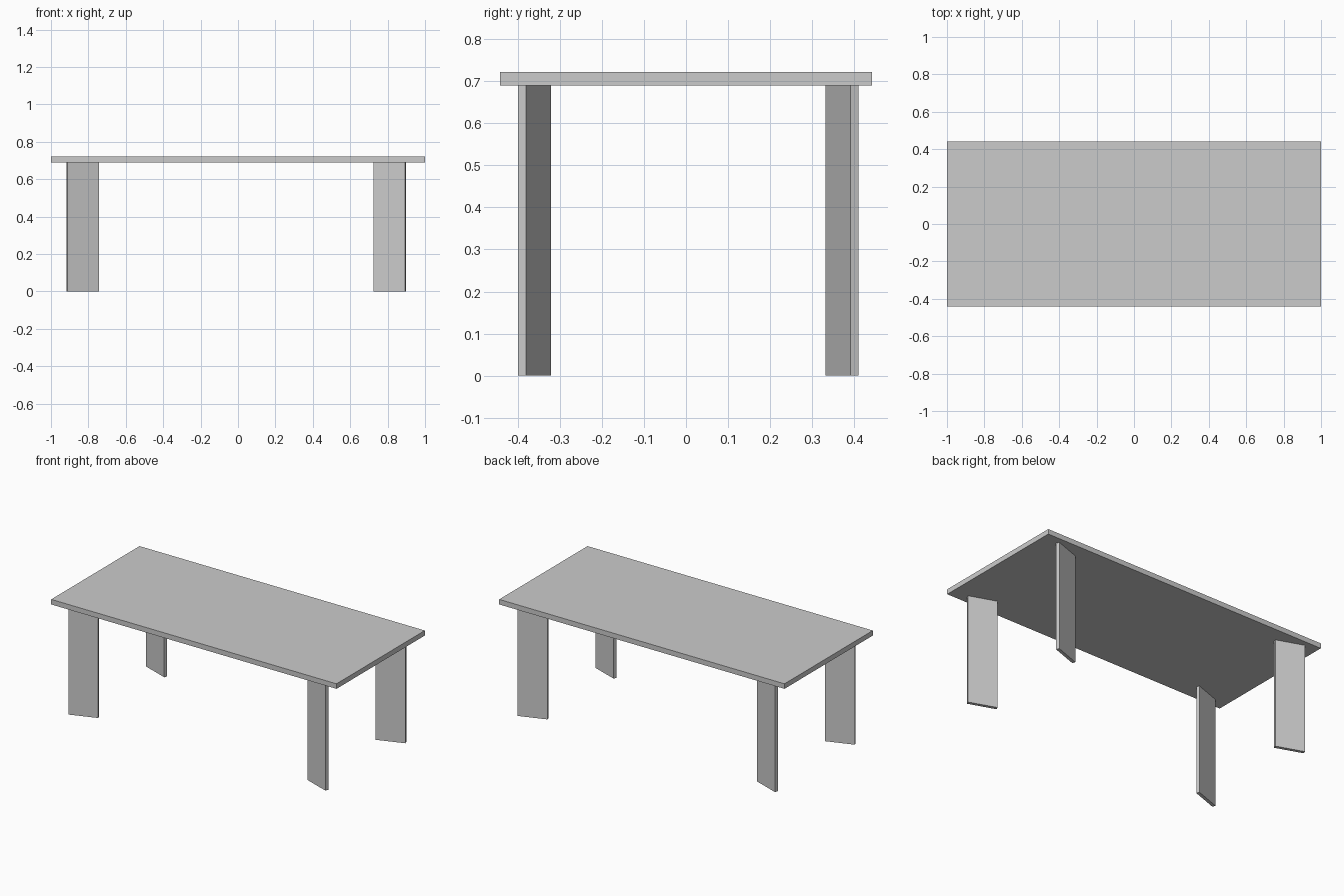
import bpy
import math

cube = bpy.data.objects.get("Cube")
if cube:
    bpy.data.objects.remove(cube, do_unlink=True)

# One plain grey for the whole table
grey = bpy.data.materials.new("light_grey")
grey.use_nodes = True
colour = (0.6, 0.6, 0.6, 1.0)
grey.diffuse_color = colour
grey.node_tree.nodes["Principled BSDF"].inputs["Base Color"].default_value = colour


def box(name, size, centre, turn=0.0):
    bpy.ops.mesh.primitive_cube_add(size=1, location=centre, rotation=(0, 0, turn))
    obj = bpy.context.object
    obj.name = name
    obj.scale = size
    bpy.ops.object.transform_apply(location=False, rotation=True, scale=True)
    obj.data.materials.append(grey)
    return obj


# Thin rectangular top
TOP, UNDERSIDE = 0.722, 0.69
box("table_top", (2.0, 0.884, TOP - UNDERSIDE), (0, 0, (TOP + UNDERSIDE) / 2))

# Flat plank legs, each turned so its outer edge points to its corner
SPLAY = math.radians(19.5)
for side, x in (("left", 0.812), ("right", -0.83)):
    for end, y in (("front", -0.36), ("back", 0.371)):
        turn = math.copysign(SPLAY, x * y)
        box(f"{end}_{side}_leg", (0.178, 0.02, UNDERSIDE), (x, y, UNDERSIDE / 2), turn)
